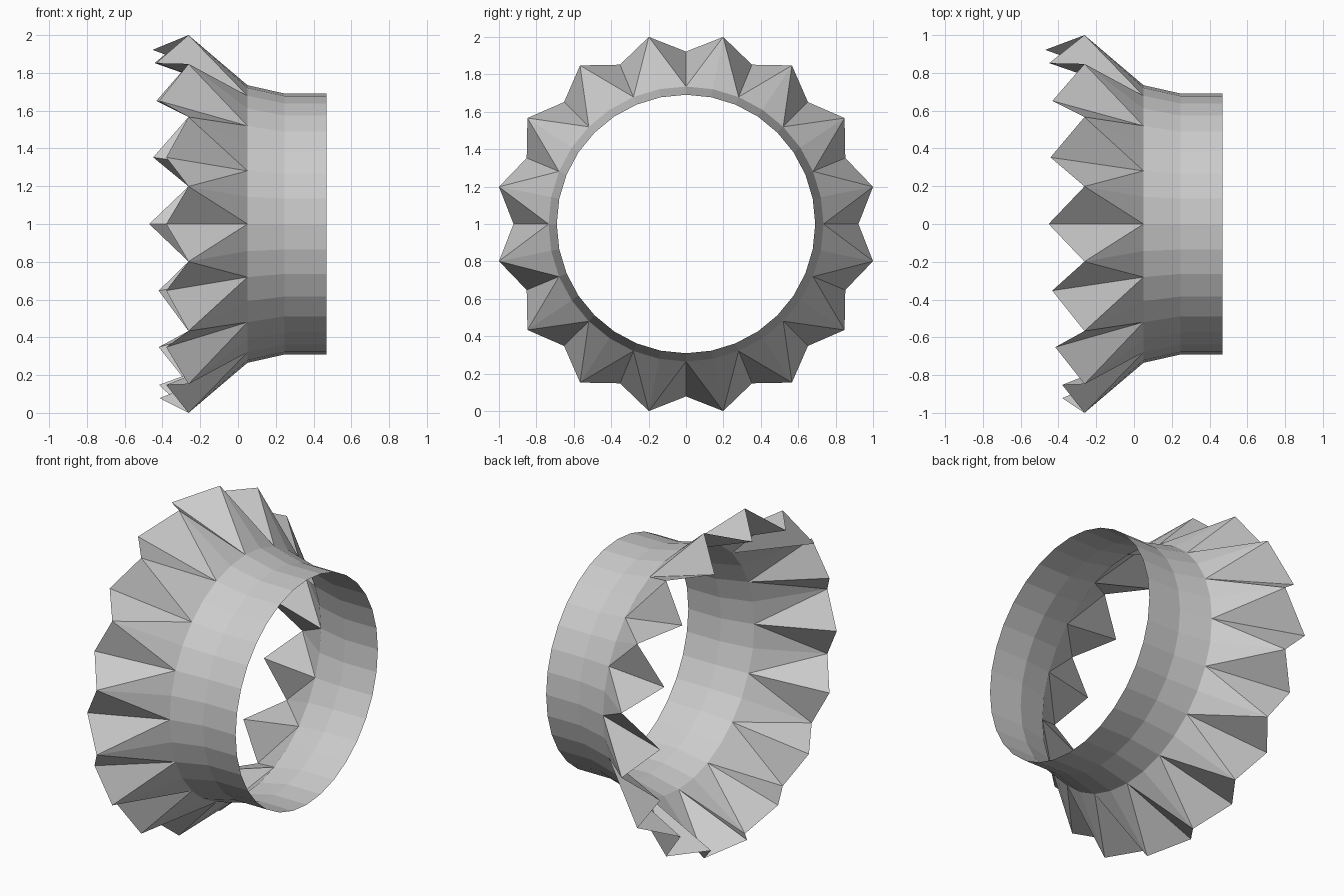
import bpy, bmesh
from math import cos, sin, pi

if "Cube" in bpy.data.objects:
    bpy.data.objects.remove(bpy.data.objects["Cube"])

SEGMENTS = 32
TIP_RADIUS = 1.0 / cos(pi / 16)

# How far each fold sticks out, going round from +y over the top to -y and back
FOLD_X = [-0.47, -0.449, -0.432, -0.442, -0.452, -0.433, -0.417, -0.38,
          -0.38, -0.38, -0.38, -0.38, -0.415, -0.418, -0.42, -0.42]


def ring(bm, point):
    """Ring of vertices around the x axis; point(i) gives (x, radius)."""
    verts = []
    for i in range(SEGMENTS):
        x, r = point(i)
        a = 2 * pi * i / SEGMENTS
        verts.append(bm.verts.new((x, r * cos(a), 1 + r * sin(a))))
    return verts


def flare_edge(i):
    # Even steps are inner folds, odd steps are outer tips
    return (-0.262, TIP_RADIUS) if i % 2 else (FOLD_X[i // 2], 0.922)


bm = bmesh.new()

# Pleated flare edge, then the rings of the plain collar band
flare = ring(bm, flare_edge)
bands = [ring(bm, lambda i, x=x, r=r: (x, r))
         for x, r in ((0.05, 0.735), (0.245, 0.691), (0.468, 0.691))]

# Pleats: each is split from the outer tip to the base of the fold
base = bands[0]
for i in range(SEGMENTS):
    j = (i + 1) % SEGMENTS
    tip, fold = (i, j) if i % 2 else (j, i)
    bm.faces.new((flare[tip], flare[fold], base[fold]))
    bm.faces.new((flare[tip], base[fold], base[tip]))

# Collar band
for a, b in zip(bands, bands[1:]):
    for i in range(SEGMENTS):
        j = (i + 1) % SEGMENTS
        bm.faces.new((a[i], a[j], b[j], b[i]))

# Point the faces away from the axis
bm.normal_update()
inward = [f for f in bm.faces
          if f.normal.y * f.calc_center_median().y
          + f.normal.z * (f.calc_center_median().z - 1) < 0]
bmesh.ops.reverse_faces(bm, faces=inward)

mesh = bpy.data.meshes.new("pleated_collar")
bm.to_mesh(mesh)
bm.free()
collar = bpy.data.objects.new("pleated_collar", mesh)
bpy.context.collection.objects.link(collar)
